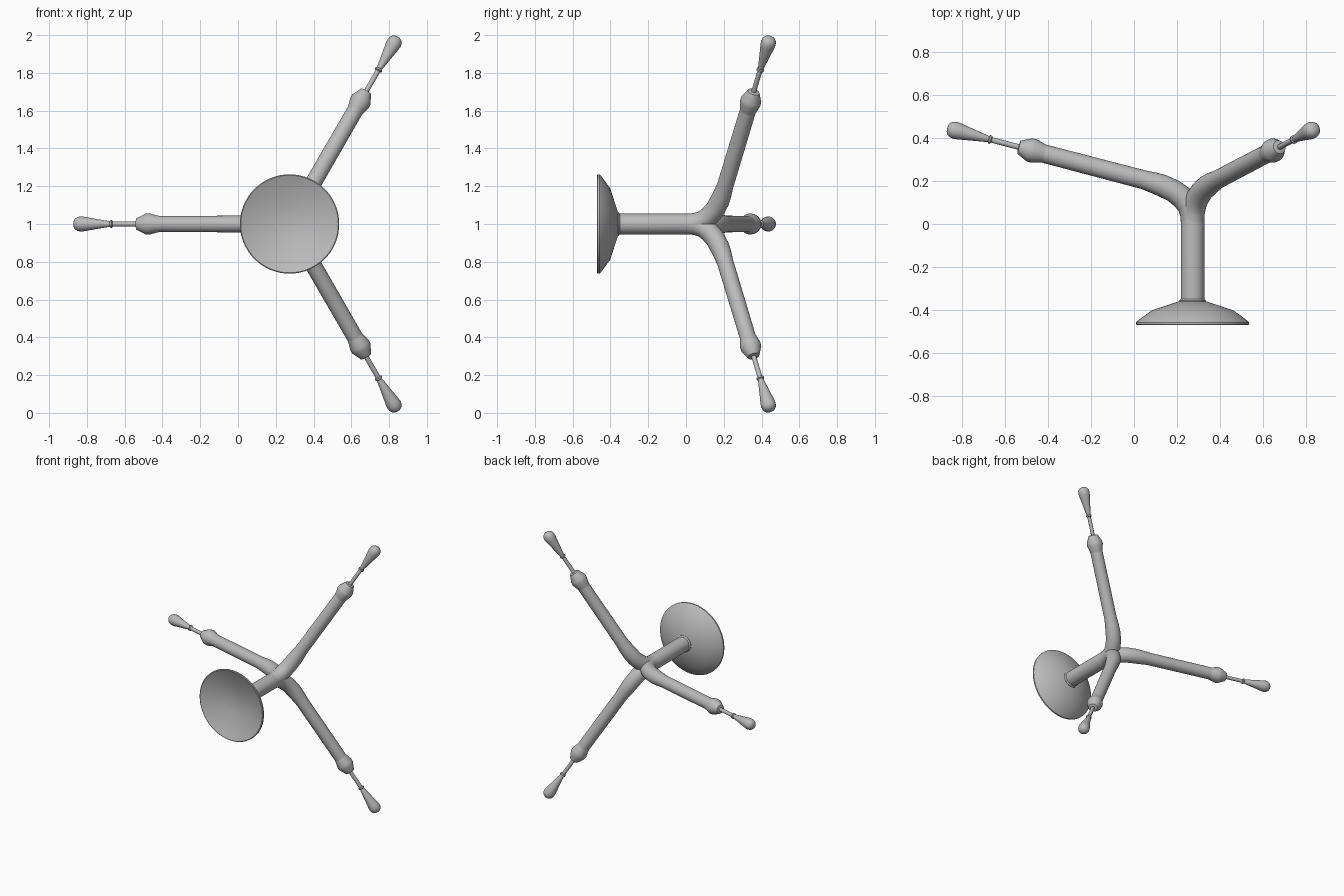
import bpy, bmesh, math
from mathutils import Vector

if "Cube" in bpy.data.objects:
    bpy.data.objects.remove(bpy.data.objects["Cube"])

grey = bpy.data.materials.new("plain_grey")
grey.use_nodes = True
colour = (0.5, 0.5, 0.5, 1)
grey.diffuse_color = colour
grey.node_tree.nodes["Principled BSDF"].inputs["Base Color"].default_value = colour

CENTRE = Vector((0.273, 0, 1))
AXIS = Vector((0, 1, 0))
SLOPE = 0.262


def tube(name, out, stations, sides=24, straight=False):
    """Round skin through (outward, back, radius) stations around the axis."""
    side = out.cross(AXIS)
    pts = [CENTRE + out * r + AXIS * y for r, y, _ in stations]
    bm = bmesh.new()
    rings = []
    for i, p in enumerate(pts):
        t = AXIS if straight else (pts[min(i + 1, len(pts) - 1)] - pts[max(i - 1, 0)]).normalized()
        n = side.cross(t)
        ring = []
        for k in range(sides):
            a = math.tau * k / sides
            ring.append(bm.verts.new(p + stations[i][2] * (n * math.cos(a) + side * math.sin(a))))
        rings.append(ring)
    for a, b in zip(rings, rings[1:]):
        for k in range(sides):
            j = (k + 1) % sides
            bm.faces.new((a[k], a[j], b[j], b[k]))
    bm.faces.new(rings[0])
    bm.faces.new(rings[-1])
    bmesh.ops.recalc_face_normals(bm, faces=bm.faces)
    mesh = bpy.data.meshes.new(name)
    bm.to_mesh(mesh)
    bm.free()
    mesh.materials.append(grey)
    ob = bpy.data.objects.new(name, mesh)
    bpy.context.collection.objects.link(ob)
    bpy.ops.object.select_all(action="DESELECT")
    ob.select_set(True)
    bpy.context.view_layer.objects.active = ob
    bpy.ops.object.shade_smooth_by_angle(angle=math.radians(30))


def along(profile):
    """Place (outward, radius) pairs on the sloping arm line."""
    return [(r, 0.335 + SLOPE * (r - 0.72), rad) for r, rad in profile]


# Shallow dish with a flat floor, and the stem behind it
up = Vector((0, 0, 1))
dish = [(0.063, -0.36), (0.19, -0.402), (0.258, -0.452), (0.263, -0.458),
        (0.263, -0.468), (0.258, -0.471), (0.251, -0.468), (0.088, -0.405)]
tube("dish", up, [(0, y, r) for r, y in dish], 64, True)
tube("stem", up, [(0, y, r) for r, y in
                  [(0.063, -0.37), (0.063, -0.357), (0.055, -0.35), (0.055, 0.03), (0.053, 0.07)]], 32, True)

# Three arms that bend out of the stem
elbow = [(0, 0, 0.054), (0.005, 0.05, 0.054), (0.02, 0.09, 0.054), (0.05, 0.125, 0.054),
         (0.09, 0.155, 0.053), (0.14, 0.178, 0.052), (0.18, 0.192, 0.049)]
for label, deg in (("upper", 60), ("right", 180), ("lower", 300)):
    a = math.radians(deg)
    out = Vector((math.cos(a), 0, math.sin(a)))
    tube(label + "_arm", out, elbow + along([(0.23, 0.044), (0.71, 0.043)]))
    tube(label + "_collar", out, along([(0.69, 0.043), (0.705, 0.046), (0.74, 0.056),
                                        (0.76, 0.055), (0.808, 0.032), (0.811, 0.02)]))
    tube(label + "_rod", out, along([(0.79, 0.013), (0.95, 0.013)]), 16)
    tube(label + "_ring", out, along([(0.935, 0.013), (0.939, 0.02), (0.947, 0.02), (0.951, 0.013)]), 16)
    tube(label + "_handle", out, along([(0.945, 0.013), (0.97, 0.018), (1.03, 0.028), (1.085, 0.038),
                                        (1.105, 0.04), (1.122, 0.037), (1.134, 0.029),
                                        (1.141, 0.017), (1.143, 0.005)]))
